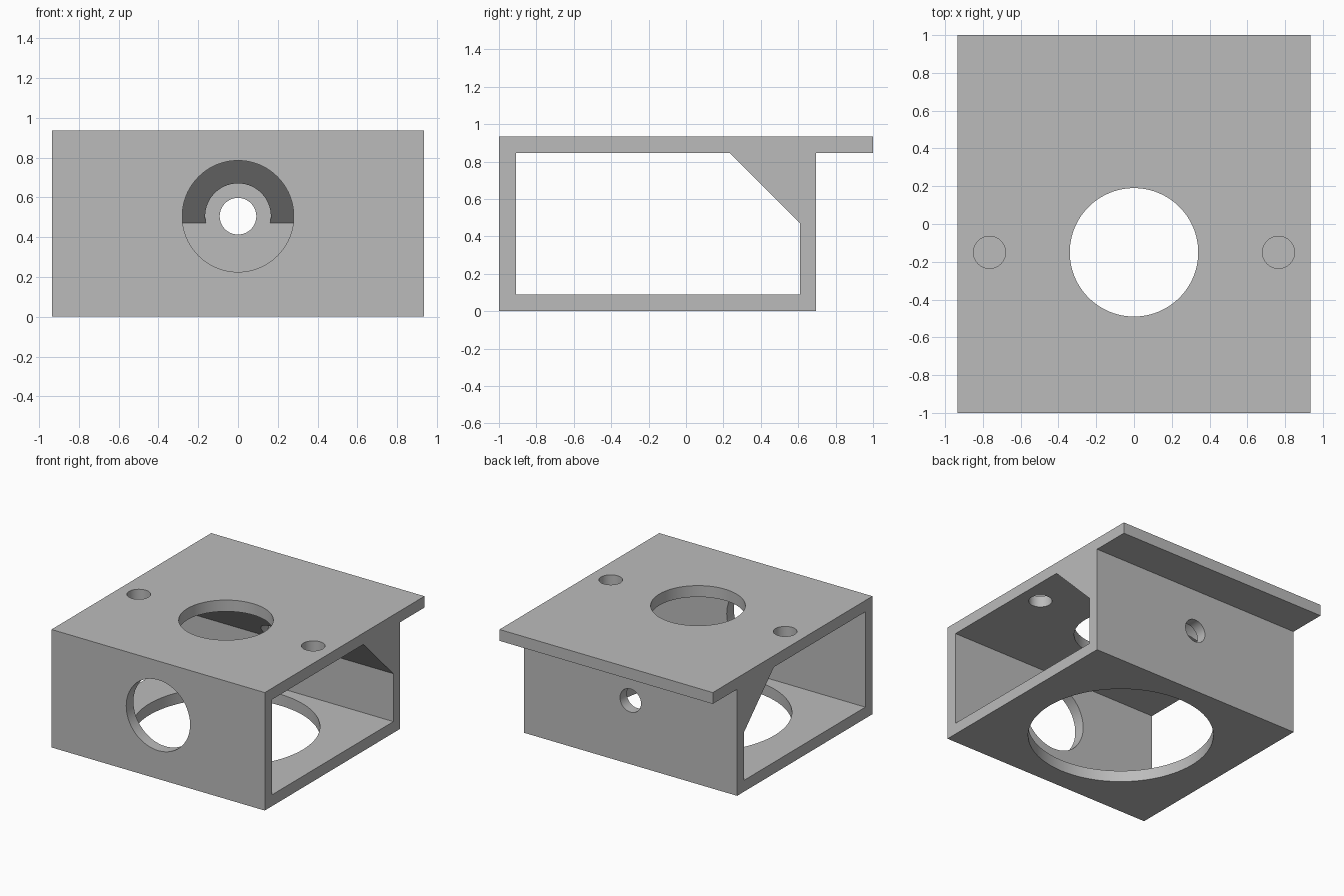
import bpy, bmesh, math
from mathutils import Matrix

cube = bpy.data.objects.get("Cube")
if cube:
    bpy.data.objects.remove(cube, do_unlink=True)

HALF_WIDTH = 0.935
HOLE_Y = -0.15   # centre line of the vertical holes
BORE_Z = 0.505   # centre line of the horizontal holes

grey = bpy.data.materials.new("plain grey")
grey.use_nodes = True
colour = (0.5, 0.5, 0.5, 1)
grey.diffuse_color = colour
grey.node_tree.nodes["Principled BSDF"].inputs["Base Color"].default_value = colour


def add_object(name, bm):
    bmesh.ops.recalc_face_normals(bm, faces=bm.faces)
    mesh = bpy.data.meshes.new(name)
    bm.to_mesh(mesh)
    bm.free()
    mesh.materials.append(grey)
    obj = bpy.data.objects.new(name, mesh)
    bpy.context.collection.objects.link(obj)
    return obj


def prism(name, profile, half_width):
    """Extrude a (y, z) side profile across the width."""
    bm = bmesh.new()
    face = bm.faces.new([bm.verts.new((-half_width, y, z)) for y, z in profile])
    new = bmesh.ops.extrude_face_region(bm, geom=[face])["geom"]
    verts = [v for v in new if isinstance(v, bmesh.types.BMVert)]
    bmesh.ops.translate(bm, verts=verts, vec=(2 * half_width, 0, 0))
    return add_object(name, bm)


def cylinder(name, radius, start, end, x=0, along_y=False):
    """Cylindrical cutter between two positions on the z or y axis."""
    bm = bmesh.new()
    mid = (start + end) / 2
    if along_y:
        place = Matrix.Translation((x, mid, BORE_Z)) @ Matrix.Rotation(math.pi / 2, 4, "X")
    else:
        place = Matrix.Translation((x, HOLE_Y, mid))
    bmesh.ops.create_cone(bm, cap_ends=True, segments=96, radius1=radius,
                          radius2=radius, depth=end - start, matrix=place)
    return add_object(name, bm)


# Outer silhouette with the rear overhang of the top plate
bracket = prism("bracket_body", [(-1, 0), (0.695, 0), (0.695, 0.845), (1, 0.845),
                                 (1, 0.935), (-1, 0.935)], HALF_WIDTH)

cutters = [
    # Side-to-side opening, leaving a sloped gusset at the upper rear
    prism("opening_cutter", [(-0.91, 0.09), (0.61, 0.09), (0.61, 0.47),
                             (0.235, 0.845), (-0.91, 0.845)], HALF_WIDTH + 0.2),
    # Vertical holes
    cylinder("base_hole_cutter", 0.675, -0.1, 0.2),
    cylinder("top_hole_cutter", 0.34, 0.75, 1.1),
    # Horizontal holes
    cylinder("front_hole_cutter", 0.28, -1.1, -0.8, along_y=True),
    cylinder("counterbore_cutter", 0.165, 0.1, 0.609, along_y=True),
    cylinder("rear_bore_cutter", 0.092, 0.5, 0.8, along_y=True),
]
# Pair of screw holes
for side in (-1, 1):
    cutters.append(cylinder("screw_hole_cutter", 0.085, 0.75, 1.1, x=side * 0.765))

bpy.ops.object.select_all(action="DESELECT")
bpy.context.view_layer.objects.active = bracket
bracket.select_set(True)
for cutter in cutters:
    cutter.hide_render = True
    mod = bracket.modifiers.new(cutter.name, "BOOLEAN")
    mod.operation = "DIFFERENCE"
    mod.solver = "EXACT"
    mod.object = cutter
    bpy.ops.object.modifier_apply(modifier=mod.name)
    bpy.data.objects.remove(cutter, do_unlink=True)

# Smooth hole walls, crisp edges
bpy.ops.object.shade_smooth_by_angle(angle=math.radians(30))
